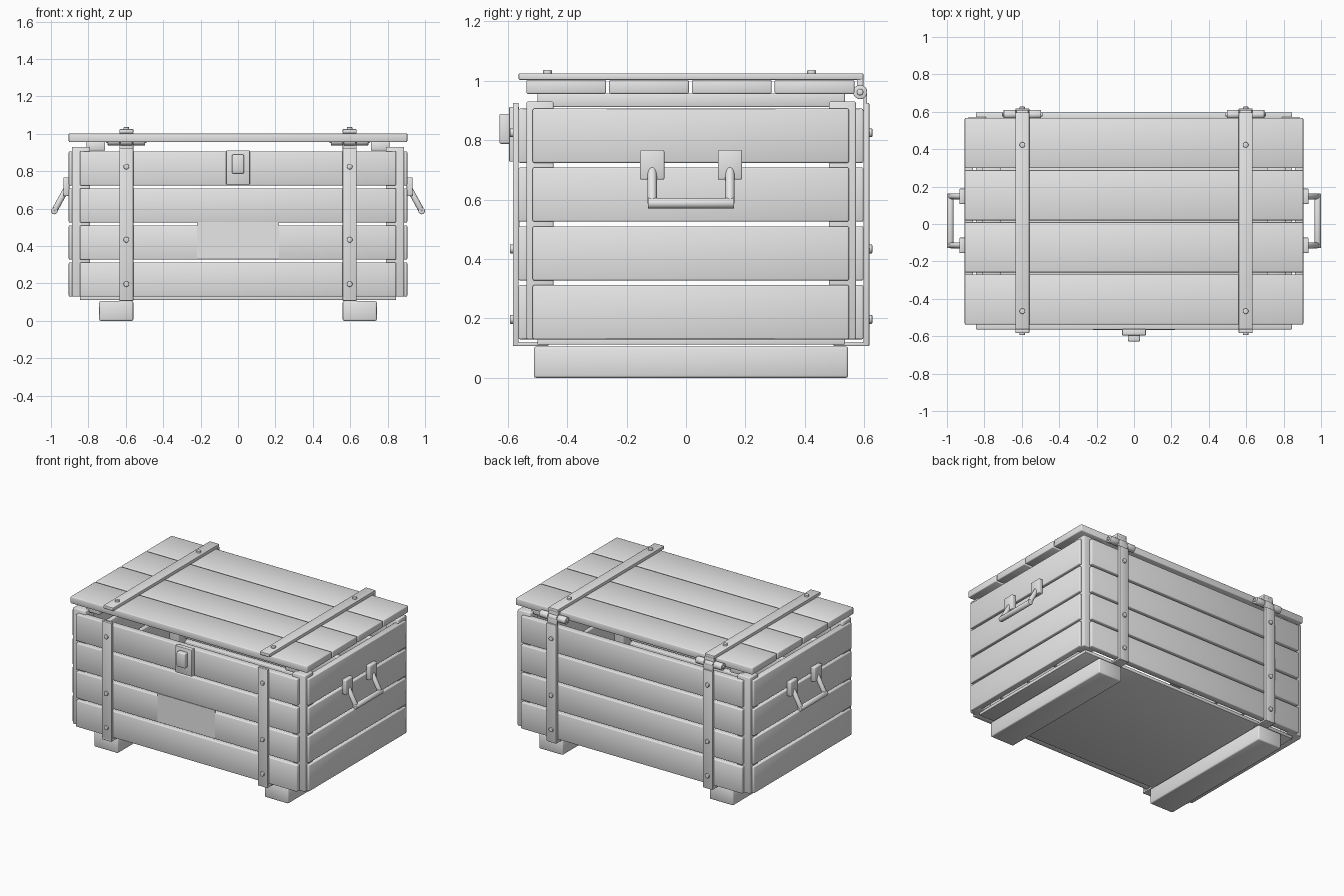
import bpy, bmesh, math
from mathutils import Vector

if "Cube" in bpy.data.objects:
    bpy.data.objects.remove(bpy.data.objects["Cube"], do_unlink=True)

GREY = bpy.data.materials.new("plain grey")
GREY.use_nodes = True
GREY.diffuse_color = (0.8, 0.8, 0.8, 1)
GREY.node_tree.nodes["Principled BSDF"].inputs["Base Color"].default_value = (0.8, 0.8, 0.8, 1)

MID = 0.017                                  # centre of the crate body in y


def finish(name, bm, smooth=True):
    mesh = bpy.data.meshes.new(name)
    bmesh.ops.recalc_face_normals(bm, faces=bm.faces)
    bm.to_mesh(mesh)
    bm.free()
    mesh.materials.append(GREY)
    obj = bpy.data.objects.new(name, mesh)
    bpy.context.collection.objects.link(obj)
    if smooth:
        bpy.ops.object.select_all(action='DESELECT')
        obj.select_set(True)
        bpy.context.view_layer.objects.active = obj
        bpy.ops.object.shade_smooth_by_angle(angle=math.radians(50))
    return obj


def box(name, x, y, z, bevel=0.005):
    """Box from (low, high) ranges with rounded edges."""
    bm = bmesh.new()
    bmesh.ops.create_cube(bm, size=1)
    for v in bm.verts:
        v.co = Vector([(r[0] + r[1]) / 2 + c * (r[1] - r[0]) for r, c in zip((x, y, z), v.co)])
    if bevel:
        bmesh.ops.bevel(bm, geom=bm.edges[:], offset=bevel, segments=2,
                        profile=0.5, affect='EDGES', clamp_overlap=True)
    return finish(name, bm, bool(bevel))


def rod(name, a, b, radius, sides=16, bevel=0.003):
    """Cylinder between two points."""
    a, b = Vector(a), Vector(b)
    bm = bmesh.new()
    bmesh.ops.create_cone(bm, cap_ends=True, segments=sides, radius1=radius,
                          radius2=radius, depth=(b - a).length)
    if bevel:
        rims = [e for e in bm.edges if abs(e.verts[0].co.z - e.verts[1].co.z) < 1e-5]
        bmesh.ops.bevel(bm, geom=rims, offset=bevel, segments=2, profile=0.5, affect='EDGES')
    turn = (b - a).to_track_quat('Z', 'Y')
    for v in bm.verts:
        v.co = turn @ v.co + (a + b) / 2
    return finish(name, bm)


def span(centre, half):
    return (centre - half, centre + half)


def mirrored(side, low, high):
    return tuple(sorted((side * low, side * high)))


# Wall planks, four rows on each wall
for row in range(4):
    z = (0.130 + row * 0.198, 0.312 + row * 0.198)
    box(f"front_plank_{row}", (-0.845, 0.845), (-0.564, -0.517), z)
    box(f"back_plank_{row}", (-0.845, 0.845), (0.550, 0.597), z)
    for side, word in ((1, "left"), (-1, "right")):
        box(f"{word}_plank_{row}", mirrored(side, 0.86, 0.905), (-0.516, 0.548), z)

# Bottom board
box("bottom_board", (-0.845, 0.845), (-0.50, 0.535), (0.112, 0.135), 0.003)

# Lid planks
for i in range(4):
    low = -0.537 + i * 0.2785
    box(f"lid_plank_{i}", (-0.905, 0.905), (low, low + 0.268), (0.956, 1.003))

# Front panel
box("front_panel", (-0.22, 0.22), (-0.566, -0.560), (0.332, 0.528), 0)

# Latch
box("latch_plate", (-0.063, 0.063), (-0.595, -0.562), (0.728, 0.912), 0.003)
box("latch_block", (-0.032, 0.032), (-0.628, -0.590), (0.788, 0.889), 0.006)

for side, word in ((1, "left"), (-1, "right")):
    strap_x = span(side * 0.597, 0.037)

    # Corner posts
    for y, end in (((-0.537, -0.446), "front"), ((0.481, 0.572), "back")):
        box(f"{word}_{end}_post", mirrored(side, 0.79, 0.888), y, (0.13, 0.93))

    # Lid batten and skid
    box(f"{word}_lid_batten", mirrored(side, 0.71, 0.81), (-0.50, 0.535), (0.911, 0.958))
    box(f"{word}_skid", mirrored(side, 0.56, 0.742), (-0.512, 0.546), (0, 0.106), 0.008)

    # Metal straps over the lid, down the walls and folded under the base
    box(f"{word}_lid_strap", strap_x, (-0.563, 0.597), (1.003, 1.025), 0.003)
    for y in (-0.466, 0.423):
        rod(f"{word}_lid_bolt", (side * 0.597, y, 1.02), (side * 0.597, y, 1.036), 0.015)
    for sign, end in ((-1, "front"), (1, "back")):
        wall = MID + sign * 0.580
        face = MID + sign * 0.600
        box(f"{word}_{end}_strap", strap_x, sorted((wall, face)), (0.107, 0.925), 0.003)
        box(f"{word}_{end}_strap_foot", strap_x, sorted((MID + sign * 0.48, face)),
            (0.107, 0.121), 0.003)
        for z in (0.825, 0.434, 0.197):
            rod(f"{word}_{end}_bolt", (side * 0.597, face - sign * 0.005, z),
                (side * 0.597, face + sign * 0.010, z), 0.015)

    # Hinge: three knuckles on a pin, with leaves reaching the lid and wall
    for k in (-1, 0, 1):
        rod(f"{word}_hinge_knuckle", (side * 0.597 + k * 0.068 - 0.032, 0.586, 0.962),
            (side * 0.597 + k * 0.068 + 0.032, 0.586, 0.962), 0.024)
    rod(f"{word}_hinge_pin", (side * 0.597 - 0.108, 0.586, 0.962),
        (side * 0.597 + 0.108, 0.586, 0.962), 0.011)
    box(f"{word}_hinge_wall_leaf", strap_x, (0.597, 0.609), (0.90, 0.962), 0.002)
    box(f"{word}_hinge_lid_leaf", strap_x, (0.575, 0.597), (0.962, 1.006), 0.002)

    # Carrying handle: two brackets, two sloping arms and a grip
    for y in (-0.114, 0.148):
        box(f"{word}_handle_bracket", mirrored(side, 0.902, 0.934), span(y, 0.041),
            (0.667, 0.767))
        rod(f"{word}_handle_arm", (side * 0.918, y, 0.705), (side * 0.982, y, 0.588), 0.016)
    rod(f"{word}_handle_grip", (side * 0.982, -0.128, 0.588), (side * 0.982, 0.162, 0.588), 0.018)
